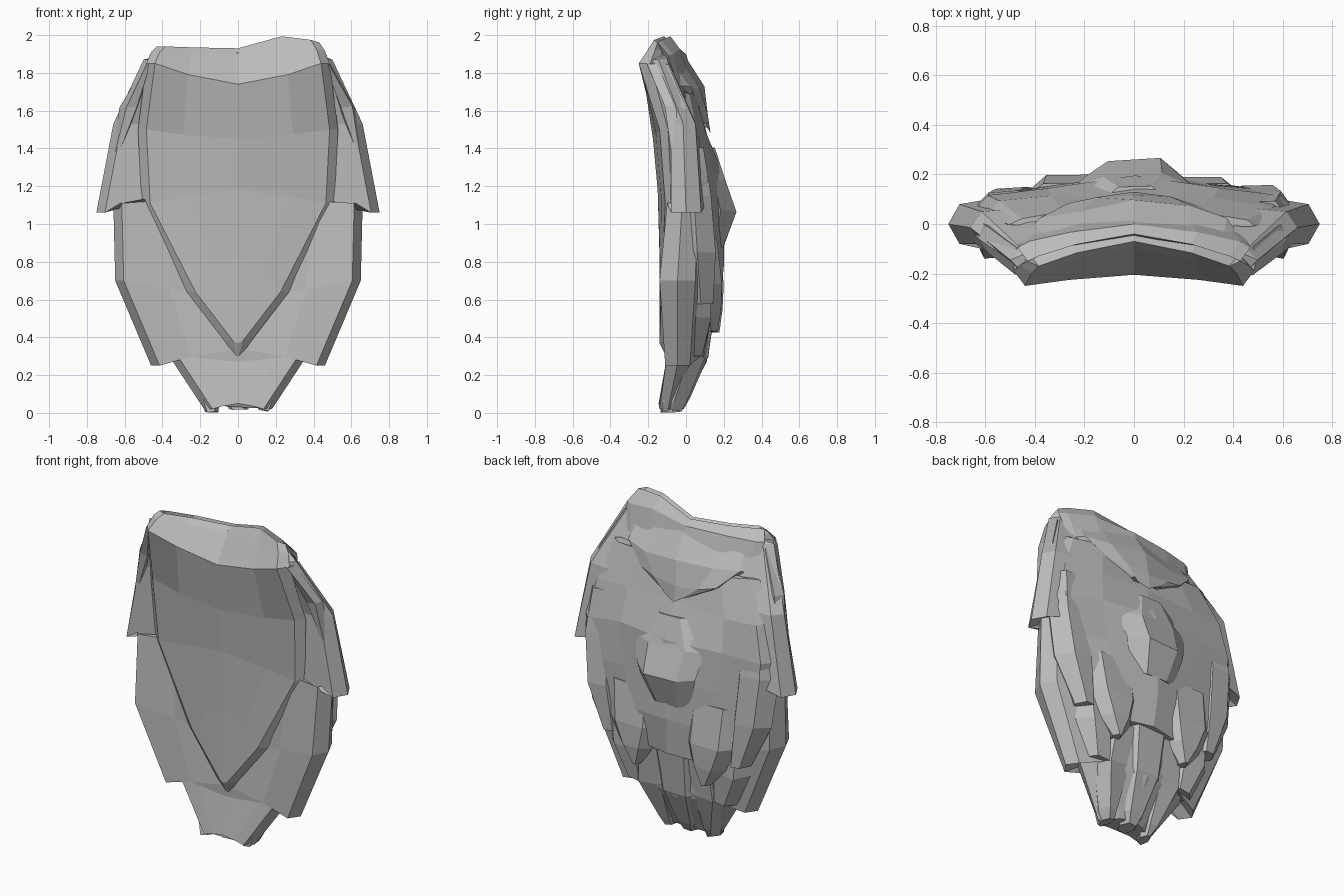
import bpy, bmesh, random
from mathutils import Vector

random.seed(7)
cube = bpy.data.objects.get("Cube")
if cube:
    bpy.data.objects.remove(cube)

grey = bpy.data.materials.new("plain_grey")
grey.use_nodes = True
grey.diffuse_color = (0.5, 0.5, 0.5, 1)
grey.node_tree.nodes["Principled BSDF"].inputs["Base Color"].default_value = (0.5, 0.5, 0.5, 1)


def loft(name, rings, jitter=0.0, adjust=None):
    """Skin a list of equal closed rings and cap both ends."""
    bm = bmesh.new()
    loops = []
    for ring in rings:
        loop = []
        for p in ring:
            v = Vector(p)
            v += Vector(random.uniform(-jitter, jitter) for _ in range(3))
            loop.append(bm.verts.new(adjust(v) if adjust else v))
        loops.append(loop)
    count = len(loops[0])
    for a, b in zip(loops, loops[1:]):
        for i in range(count):
            j = (i + 1) % count
            bm.faces.new((a[i], a[j], b[j], b[i]))
    bm.faces.new(loops[0][::-1])
    bm.faces.new(loops[-1])
    bmesh.ops.remove_doubles(bm, verts=bm.verts, dist=0.0005)
    bmesh.ops.recalc_face_normals(bm, faces=bm.faces)
    mesh = bpy.data.meshes.new(name)
    bm.to_mesh(mesh)
    bm.free()
    mesh.materials.append(grey)
    obj = bpy.data.objects.new(name, mesh)
    bpy.context.collection.objects.link(obj)


def slab_ring(z_mid, z_edge, w, front_edge, front_mid, back_edge, back_mid):
    """Symmetric section: bowed front, bevelled sides, bowed back."""
    rim = min(0.045, w * 0.8)
    ring = []
    for mid, edge, order in ((front_mid, front_edge, 1), (back_mid, back_edge, -1)):
        for u in (-1, -0.6, 0, 0.6, 1):
            t = abs(u) ** 1.5
            ring.append((order * u * (w - rim), mid + (edge - mid) * t,
                         z_mid + (z_edge - z_mid) * t))
        ring.append((order * w, front_edge * 0.5 + back_edge * 0.5, z_edge))
    return ring


def lock(name, points, jitter=0.008):
    """Six-sided clump: points are (x, y, z, half width, half depth)."""
    shape = ((-1, 0), (-0.55, -1), (0.55, -1), (1, 0), (0.5, 1), (-0.5, 1))
    rings = [[(x + a * w, y + b * d, z) for a, b in shape] for x, y, z, w, d in points]
    loft(name, rings, jitter)


def lock_pair(name, points):
    for side, label in ((1, "left"), (-1, "right")):
        lock(label + "_" + name, [(side * x, y, z, w, d) for x, y, z, w, d in points])


def raise_left_peak(v):
    # uneven top edge, higher on the left
    if v.z > 1.86:
        v.z += 0.9 * (v.z - 1.86) * max(0, 1 - abs(v.x - 0.26) / 0.24)
    return v


# Main slab with stepped side tips
body_rows = [
    (1.88, 1.90, .38, -.10, -.04, -.09, -.02),
    (1.82, 1.87, .50, -.19, -.06, -.10, .03),
    (1.53, 1.53, .66, -.08, -.09, .05, .09),
    (1.22, 1.06, .75, -.08, -.08, .08, .17),
    (1.14, 1.11, .66, -.10, -.08, .06, .17),
    (.62, .70, .65, -.14, -.07, .05, .14),
    (.34, .25, .46, -.11, -.105, .02, .12),
    (.27, .31, .37, -.10, -.105, .03, .11),
    (.05, .02, .18, -.14, -.145, -.05, -.01),
]
loft("main_body", [slab_ring(*r) for r in body_rows], 0, raise_left_peak)

# Raised front panel ending in a point, rolled over at the top
panel_rows = [
    (1.70, 1.72, .44, -.06, 0, -.02, .06),
    (1.90, 1.89, .47, -.12, -.03, -.07, 0),
    (1.93, 1.94, .43, -.17, -.07, -.13, -.04),
    (1.90, 1.91, .46, -.20, -.10, -.13, -.05),
    (1.74, 1.85, .485, -.25, -.205, -.13, -.05),
    (1.45, 1.50, .53, -.14, -.175, -.05, 0),
    (1.18, 1.11, .51, -.11, -.15, -.04, 0),
    (.82, .64, .27, -.13, -.14, -.06, 0),
    (.37, .38, .07, -.14, -.14, -.08, -.05),
    (.29, .29, .01, -.10, -.10, -.09, -.08),
]
loft("front_panel", [slab_ring(*r) for r in panel_rows], 0, raise_left_peak)

# Narrow straps from the top corners to the sides
lock_pair("shoulder_strap", [(.47, -.15, 1.85, .02, .05), (.57, -.06, 1.62, .05, .05),
                             (.64, -.02, 1.38, .02, .05)])

# Overhanging tuft at the upper back
tuft_rows = [
    (1.90, 1.90, .40, -.14, -.10, -.09, -.02),
    (1.72, 1.72, .42, -.10, -.10, .03, .09),
    (1.58, 1.62, .30, -.02, 0, .08, .125),
    (1.49, 1.53, .14, 0, 0, .11, .13),
]
loft("upper_back_tuft", [slab_ring(*r) for r in tuft_rows], 0.012)

# Broad, lumpy back mass
mass_rows = [
    (1.68, 1.70, .50, -.02, 0, .02, .06),
    (1.48, 1.46, .60, 0, 0, .08, .12),
    (1.28, 1.24, .64, 0, 0, .12, .185),
    (1.05, 1.00, .60, 0, 0, .13, .20),
    (.80, .74, .48, 0, 0, .13, .19),
    (.56, .55, .32, 0, 0, .13, .17),
]
loft("back_mass", [slab_ring(*r) for r in mass_rows], 0.014)

# Central knob on the back
lock("back_knob", [(0, .10, 1.40, .14, .05), (0, .15, 1.24, .24, .05),
                   (0, .19, 1.07, .20, .07), (0, .16, .88, .15, .04)])

# Two overhanging prongs below the back mass
lock_pair("back_prong", [(.27, .08, .92, .20, .09), (.26, .11, .68, .19, .085),
                         (.25, .12, .54, .11, .07), (.24, .13, .43, .02, .04)])

# Clumps along the sides and the bottom
lock_pair("side_clump", [(.52, .03, 1.40, .10, .06), (.53, .05, 1.15, .13, .08),
                         (.50, .06, .85, .13, .09), (.44, .08, .58, .06, .06)])
lock_pair("lower_clump", [(.36, .05, .70, .14, .08), (.34, .05, .50, .13, .08),
                          (.29, .03, .30, .08, .06)])
lock_pair("tip_clump", [(.16, .05, .55, .14, .08), (.18, .02, .30, .13, .08),
                        (.15, -.06, .06, .05, .06), (.14, -.08, .01, .03, .05)])

# Centre tail
lock("centre_tail", [(0, .08, .62, .18, .08), (0, .04, .30, .15, .08),
                     (0, -.04, .08, .09, .06), (0, -.06, .02, .05, .05)], 0.004)
